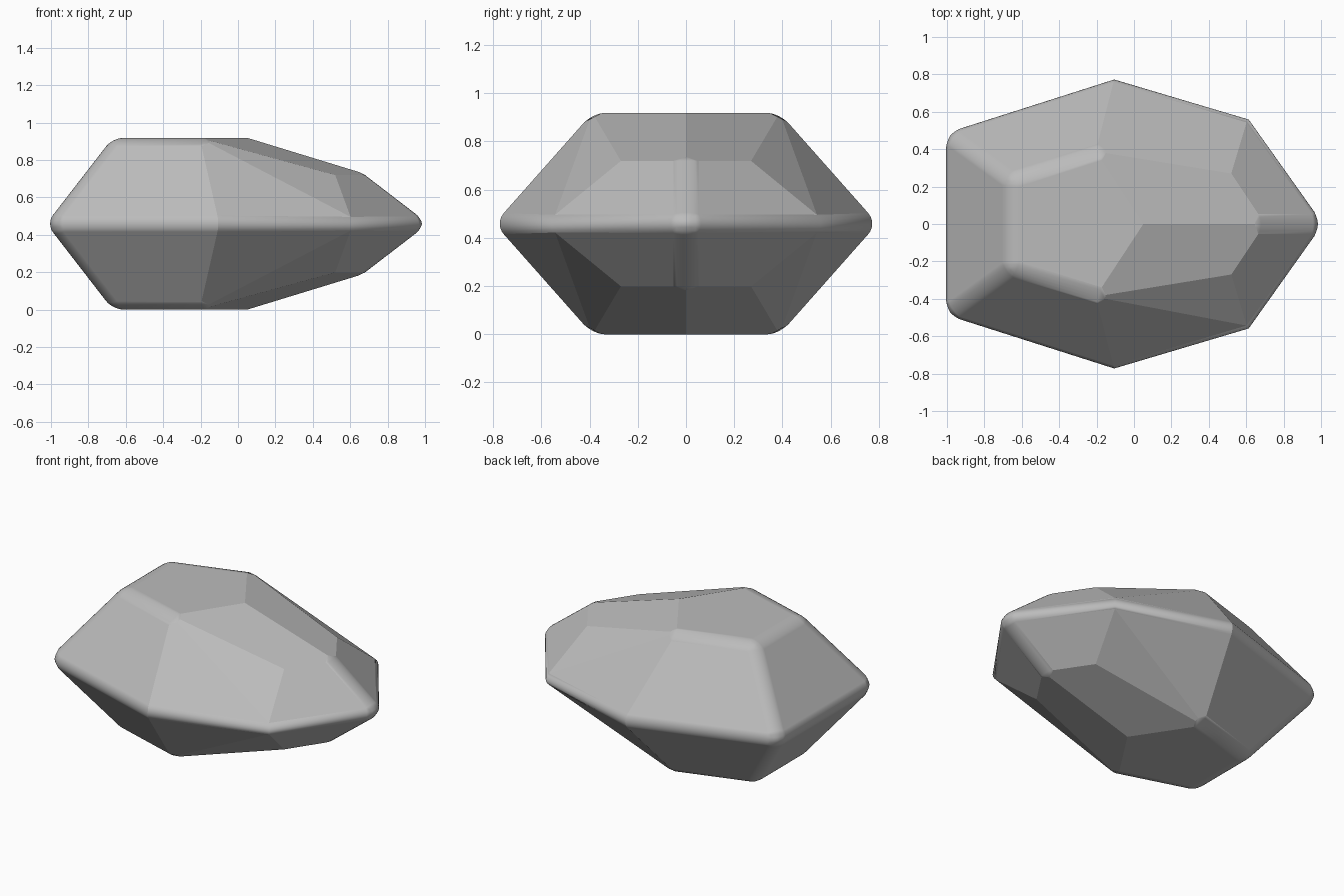
import bpy
import bmesh
from math import radians
from mathutils import Vector

cube = bpy.data.objects.get("Cube")
if cube:
    bpy.data.objects.remove(cube)

MID = 0.459          # height of the widest ring
BEVEL_ANGLE = radians(32)

# Corners of one quarter: (x, y, height above the widest ring)
corners = [
    (-1.025, 0.50, 0), (-0.10, 0.795, 0), (0.63, 0.58, 0), (1.04, 0, 0),
    (-0.67, 0.243, MID), (-0.205, 0.388, MID), (0.05, 0, MID),
    (0.52, 0.27, 0.26), (0.70, 0, 0.26),
]

# Mirror the corners front to back and top to bottom
points = {(x, y * sy, MID + h * sz)
          for x, y, h in corners for sy in (1, -1) for sz in (1, -1)}

# Wrap the corners in flat facets
bm = bmesh.new()
for p in sorted(points):
    bm.verts.new(Vector(p))
bmesh.ops.convex_hull(bm, input=bm.verts[:])
bmesh.ops.dissolve_limit(bm, angle_limit=radians(4), verts=bm.verts[:], edges=bm.edges[:])
bmesh.ops.recalc_face_normals(bm, faces=bm.faces[:])

# Shallow facet edges stay crisp, steep ones get rounded
for face in bm.faces:
    face.smooth = True
for edge in bm.edges:
    edge.smooth = edge.calc_face_angle(0) > BEVEL_ANGLE

mesh = bpy.data.meshes.new("faceted_stone")
bm.to_mesh(mesh)
bm.free()
stone = bpy.data.objects.new("faceted_stone", mesh)
bpy.context.collection.objects.link(stone)

# Rounded edges
bevel = stone.modifiers.new("rounded_edges", 'BEVEL')
bevel.width = 0.057
bevel.offset_type = 'OFFSET'
bevel.segments = 6
bevel.limit_method = 'ANGLE'
bevel.angle_limit = BEVEL_ANGLE
bevel.harden_normals = True

# Stone colour
grey = bpy.data.materials.new("stone_grey")
grey.use_nodes = True
colour = (0.5, 0.5, 0.5, 1)
grey.diffuse_color = colour
grey.node_tree.nodes["Principled BSDF"].inputs["Base Color"].default_value = colour
mesh.materials.append(grey)
